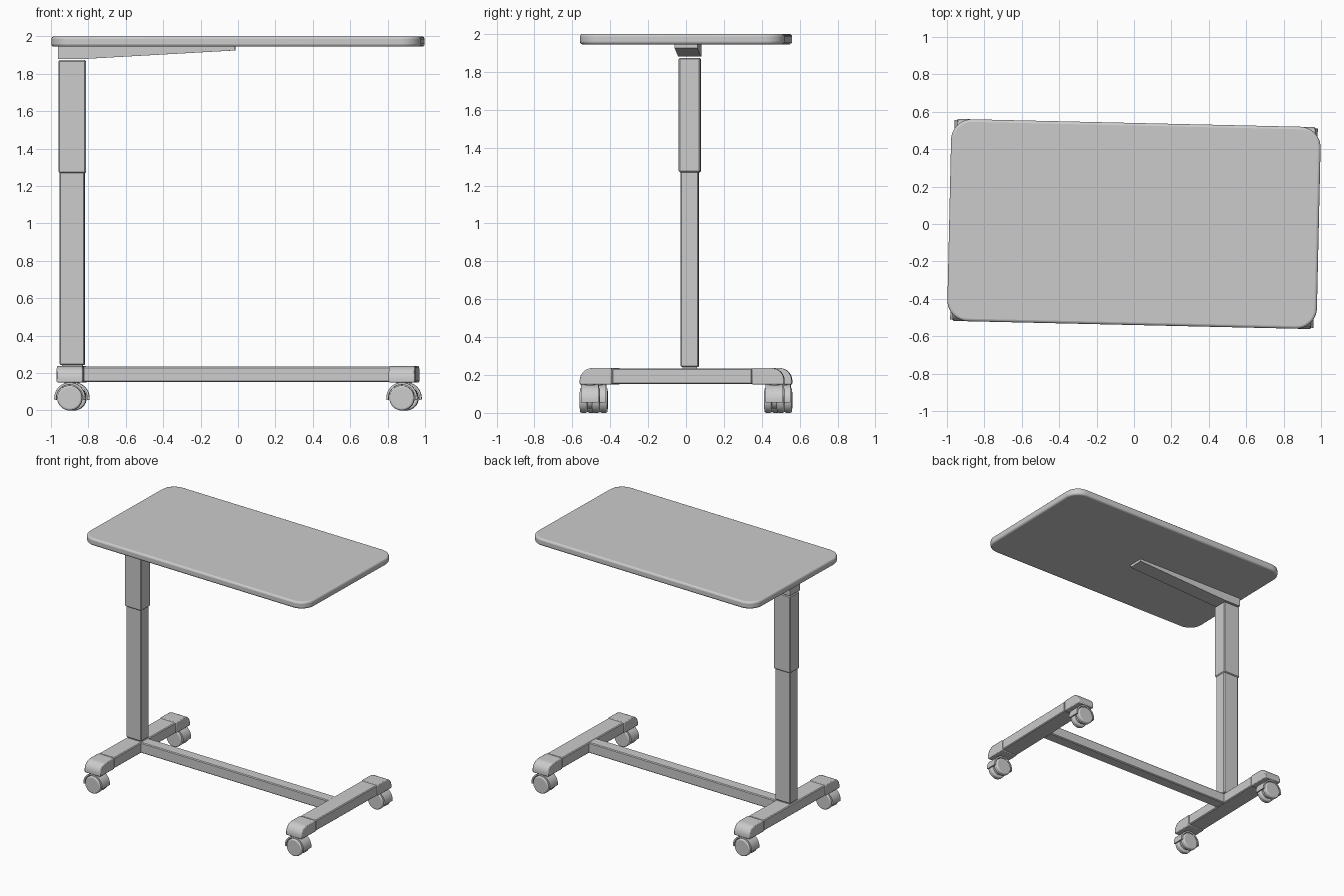
import bpy, bmesh
from math import sin, cos, radians, pi
from mathutils import Matrix, Vector

if "Cube" in bpy.data.objects:
    bpy.data.objects.remove(bpy.data.objects["Cube"])

TURN = Matrix.Rotation(radians(-1.3), 4, 'Z')  # whole table stands slightly turned


def prism(name, pts, axis, lo, hi, bevel=0.0, segs=1, smooth=False):
    """Extrude a 2D outline along an axis from lo to hi."""
    place = {'x': lambda a, b, c: (c, a, b),
             'y': lambda a, b, c: (a, c, b),
             'z': lambda a, b, c: (a, b, c)}[axis]
    bm = bmesh.new()
    face = bm.faces.new([bm.verts.new(place(a, b, lo)) for a, b in pts])
    ext = bmesh.ops.extrude_face_region(bm, geom=[face])
    move = Vector(place(0, 0, hi - lo))
    bmesh.ops.translate(bm, vec=move, verts=[v for v in ext['geom'] if isinstance(v, bmesh.types.BMVert)])
    bmesh.ops.recalc_face_normals(bm, faces=bm.faces)
    bm.transform(TURN)
    mesh = bpy.data.meshes.new(name)
    bm.to_mesh(mesh)
    bm.free()
    ob = bpy.data.objects.new(name, mesh)
    bpy.context.collection.objects.link(ob)
    if bevel:
        mod = ob.modifiers.new("edge", 'BEVEL')
        mod.width, mod.segments = bevel, segs
        mod.limit_method, mod.angle_limit = 'ANGLE', radians(40)
    if smooth:
        bpy.ops.object.select_all(action='DESELECT')
        ob.select_set(True)
        bpy.context.view_layer.objects.active = ob
        bpy.ops.object.shade_smooth_by_angle(angle=radians(35))
    return ob


def box(name, x, y, z, bevel=0.006):
    return prism(name, [(x[0], y[0]), (x[1], y[0]), (x[1], y[1]), (x[0], y[1])], 'z', *z, bevel)


def arc(cx, cz, r, a0, a1, n):
    return [(cx + r * cos(radians(a0 + (a1 - a0) * i / n)),
             cz + r * sin(radians(a0 + (a1 - a0) * i / n))) for i in range(n + 1)]


# Table top: rounded rectangle with softened rim
A, B, R = 0.988, 0.54, 0.11
outline = []
for k, (sx, sy) in enumerate([(1, 1), (-1, 1), (-1, -1), (1, -1)]):
    outline += arc(sx * (A - R), sy * (B - R), R, 90 * k, 90 * k + 90, 10)
prism("table_top", outline, 'z', 1.945, 2.0, 0.014, 3, True)

# Tapered support arm under the top
prism("support_arm", [(-0.96, 1.945), (-0.96, 1.88), (-0.815, 1.88), (-0.015, 1.925), (-0.015, 1.945)],
      'y', -0.06, 0.06)

# Telescopic column
CX = -0.886
box("upper_column", (CX - 0.073, CX + 0.073), (-0.057, 0.057), (1.27, 1.873))
box("lower_column", (CX - 0.067, CX + 0.067), (-0.048, 0.048), (0.242, 1.3))
box("column_foot", (CX - 0.055, CX + 0.055), (-0.038, 0.038), (0.22, 0.26), 0)

# Base bar joining the two feet
box("base_bar", (-0.83, 0.83), (-0.045, 0.045), (0.152, 0.234))

for side, cx in (("left", -0.888), ("right", 0.888)):
    box(side + "_foot_beam", (cx - 0.068, cx + 0.068), (-0.37, 0.37), (0.152, 0.235))
    for end, s in (("front", -1), ("back", 1)):
        tag = side + "_" + end
        # Rounded end cap of the foot
        cap = [(0.37, 0.15), (0.54, 0.15)] + arc(0.472, 0.169, 0.068, 0, 90, 8) + [(0.37, 0.237)]
        prism(tag + "_end_cap", [(s * a, b) for a, b in cap], 'x', cx - 0.07, cx + 0.07, 0.006, 2, True)
        # Twin-wheel caster: two wheels, hood and stem
        cy, cz = s * 0.487, 0.067
        for w, d in (("outer", s), ("inner", -s)):
            y0, y1 = sorted((cy + d * 0.013, cy + d * 0.053))
            prism(f"{tag}_{w}_wheel", arc(cx, cz, 0.067, 0, 348.75, 31), 'y', y0, y1, 0.01, 3, True)
        hood = arc(cx, cz, 0.083, -8, 188, 20) + arc(cx, cz, 0.071, 188, -8, 20)
        prism(tag + "_caster_hood", hood, 'y', cy - 0.046, cy + 0.046, 0, 1, True)
        prism(tag + "_caster_core", arc(cx, cz, 0.045, 0, 345, 23), 'y', cy - 0.014, cy + 0.014, 0, 1, True)
        prism(tag + "_caster_stem", arc(cx, cy, 0.03, 0, 345, 23), 'z', 0.135, 0.16, 0, 1, True)
